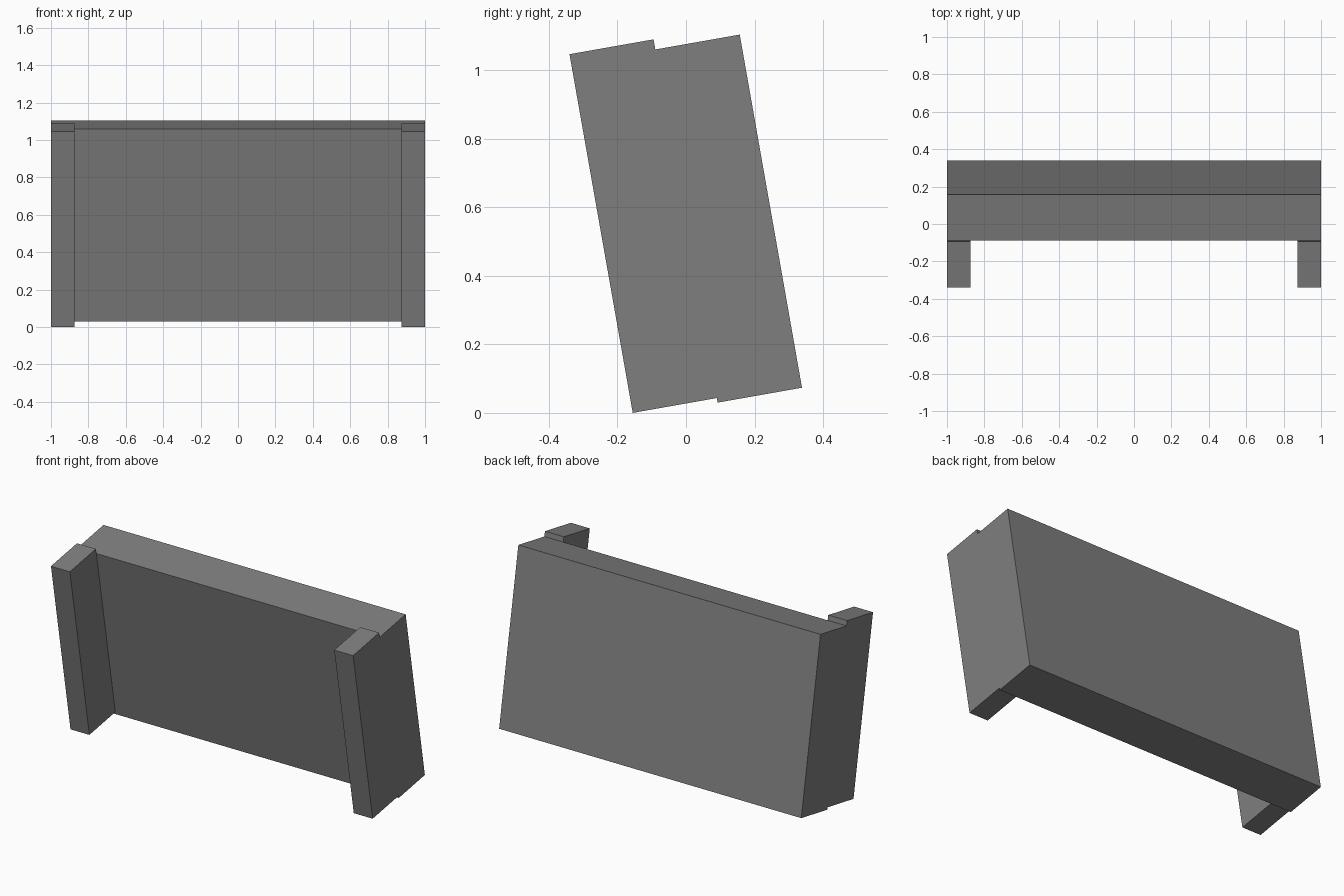
import bpy, math
from mathutils import Matrix

if "Cube" in bpy.data.objects:
    bpy.data.objects.remove(bpy.data.objects["Cube"])

# One flat grey
grey = bpy.data.materials.new("grey")
grey.diffuse_color = (0.21, 0.21, 0.21, 1)
grey.use_nodes = True
grey.node_tree.nodes["Principled BSDF"].inputs["Base Color"].default_value = grey.diffuse_color

TILT = Matrix.Rotation(math.radians(10), 4, 'X')


def slab(name, x, y, z):
    """Box between (min, max) pairs, leaning back with the whole model."""
    bpy.ops.mesh.primitive_cube_add(size=1)
    ob = bpy.context.object
    ob.name = ob.data.name = name
    centre = [(a + b) / 2 for a, b in (x, y, z)]
    size = [b - a for a, b in (x, y, z)]
    ob.data.transform(TILT @ Matrix.Translation(centre) @ Matrix.Diagonal((*size, 1)))
    ob.data.materials.append(grey)
    return ob


# Wide back panel
slab("back_panel", (-1, 1), (0.096, 0.346), (0.0135, 1.0595))

# Upright rails on both ends, set slightly higher than the panel
for side, x in (("left", (-1, -0.875)), ("right", (0.875, 1))):
    slab(side + "_rail", x, (-0.153, 0.096), (0.027, 1.0895))
